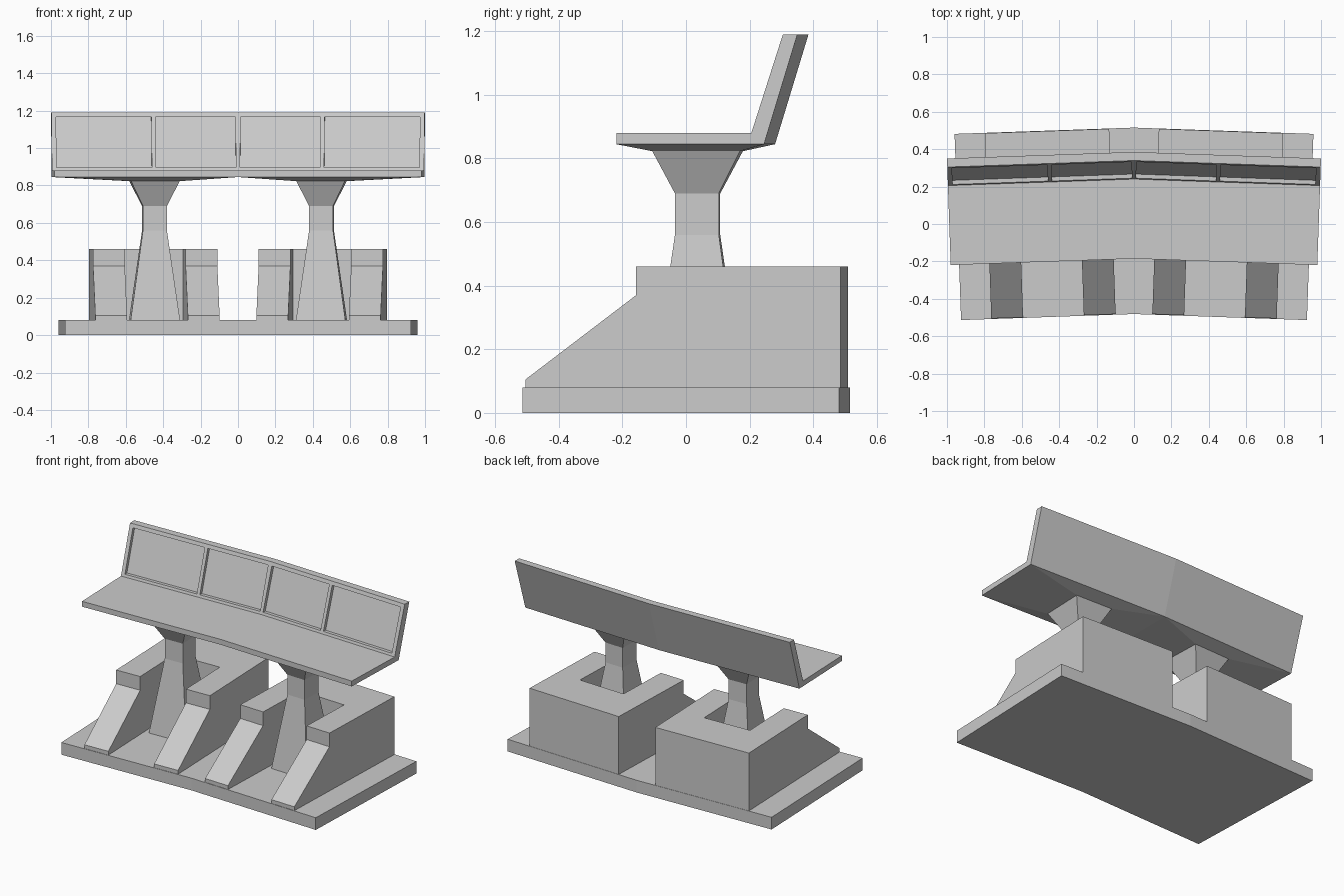
import bpy, bmesh, math

cube = bpy.data.objects.get("Cube")
if cube:
    bpy.data.objects.remove(cube)

BEND = math.radians(2)          # each half is swung back by this angle
SIN, COS = math.sin(BEND), math.cos(BEND)

grey = bpy.data.materials.new("plain grey")
grey.use_nodes = True
grey.diffuse_color = (0.6, 0.6, 0.6, 1)
grey.node_tree.nodes["Principled BSDF"].inputs["Base Color"].default_value = (0.6, 0.6, 0.6, 1)


def place(u, v, z):
    """Half-frame point to model space; u = 0 is mitred onto the centre plane."""
    if u == 0:
        return (0, v / COS, z)
    return (u * COS + v * SIN, v * COS - u * SIN, z)


def skin(bm, rings, cap_start=True, cap_end=True):
    """Join successive rings of points with quads, and cap the ends."""
    loops = [[bm.verts.new(place(*p)) for p in ring] for ring in rings]
    n = len(loops[0])
    for a, b in zip(loops, loops[1:]):
        for i in range(n):
            j = (i + 1) % n
            bm.faces.new((a[i], a[j], b[j], b[i]))
    if cap_start:
        bm.faces.new(loops[0][::-1])
    if cap_end:
        bm.faces.new(loops[-1])


def prism(bm, profile, u0, u1):
    """Extrude a (v, z) side profile along the half; open at the centre plane."""
    skin(bm, [[(u, v, z) for v, z in profile] for u in (u0, u1)], cap_start=u0 != 0)


def rect(u0, u1, v0, v1, z):
    return [(u0, v0, z), (u1, v0, z), (u1, v1, z), (u0, v1, z)]


def finish(name, bm, cutter=None, mirror=True):
    bmesh.ops.recalc_face_normals(bm, faces=bm.faces)
    mesh = bpy.data.meshes.new(name)
    bm.to_mesh(mesh)
    bm.free()
    mesh.materials.append(grey)
    obj = bpy.data.objects.new(name, mesh)
    bpy.context.collection.objects.link(obj)
    if cutter:
        cut = obj.modifiers.new("cut", 'BOOLEAN')
        cut.object, cut.operation, cut.solver = cutter, 'DIFFERENCE', 'EXACT'
    if mirror:
        mir = obj.modifiers.new("mirror", 'MIRROR')
        mir.merge_threshold = 0.0005
    return obj


# Base slab
bm = bmesh.new()
prism(bm, [(-0.481, 0), (0.515, 0), (0.515, 0.08), (-0.481, 0.08)], 0, 0.942)
finish("base", bm)

# Plinth with sloping front, hollowed by a recess open to the front
bm = bmesh.new()
skin(bm, [rect(0.285, 0.61, -0.7, 0.24, z) for z in (0, 0.6)])
recess = finish("plinth_recess_cutter", bm, mirror=False)
recess.hide_render = True
recess.display_type = 'WIRE'

bm = bmesh.new()
prism(bm, [(-0.478, 0.08), (0.513, 0.08), (0.513, 0.46), (-0.13, 0.46),
           (-0.13, 0.37), (-0.478, 0.105)], 0.115, 0.78)
finish("plinth", bm, cutter=recess)

# Waisted pillar
PU, PV = 0.445, 0.052


def pillar_ring(half_u, half_v, z):
    return rect(PU - half_u, PU + half_u, PV - half_v, PV + half_v, z)


bm = bmesh.new()
skin(bm, [pillar_ring(0.132, 0.137, 0.08), pillar_ring(0.064, 0.069, 0.56),
          pillar_ring(0.064, 0.069, 0.69), pillar_ring(0.13, 0.138, 0.823)])
finish("pillar", bm)

# Seat plate and its shallow tapered underside
END = 0.987


def front(z):
    return 0.24 + (z - 0.88) * 0.32


def back(z):
    return 0.28 + (z - 0.845) * 0.304


bm = bmesh.new()
prism(bm, [(-0.185, 0.845), (back(0.845), 0.845), (back(0.88), 0.88), (-0.185, 0.88)], 0, END)
finish("seat", bm)

bm = bmesh.new()
skin(bm, [rect(0, END, -0.185, 0.28, 0.845), pillar_ring(0.13, 0.138, 0.823)], cap_start=False)
finish("seat_underside", bm)

# Backrest: leaning slab with a raised frame around the panels
BOTTOM, TOP, DEPTH = 0.88, 1.19, 0.022
LOW, HIGH = 0.896, 1.167


def leaning_bar(bm, z0, z1, u0, u1):
    prism(bm, [(front(z0), z0), (front(z0) + DEPTH, z0),
               (front(z1) + DEPTH, z1), (front(z1), z1)], u0, u1)


bm = bmesh.new()
prism(bm, [(front(BOTTOM) + DEPTH, BOTTOM), (back(BOTTOM), BOTTOM),
           (back(TOP), TOP), (front(TOP) + DEPTH, TOP)], 0, END)
finish("backrest", bm)

bm = bmesh.new()
for z0, z1 in ((BOTTOM, LOW), (HIGH, TOP)):
    leaning_bar(bm, z0, z1, 0, END)
for u0, u1 in ((0, 0.002), (0.43, 0.452), (0.962, END)):
    leaning_bar(bm, LOW, HIGH, u0, u1)
finish("backrest_frame", bm)
